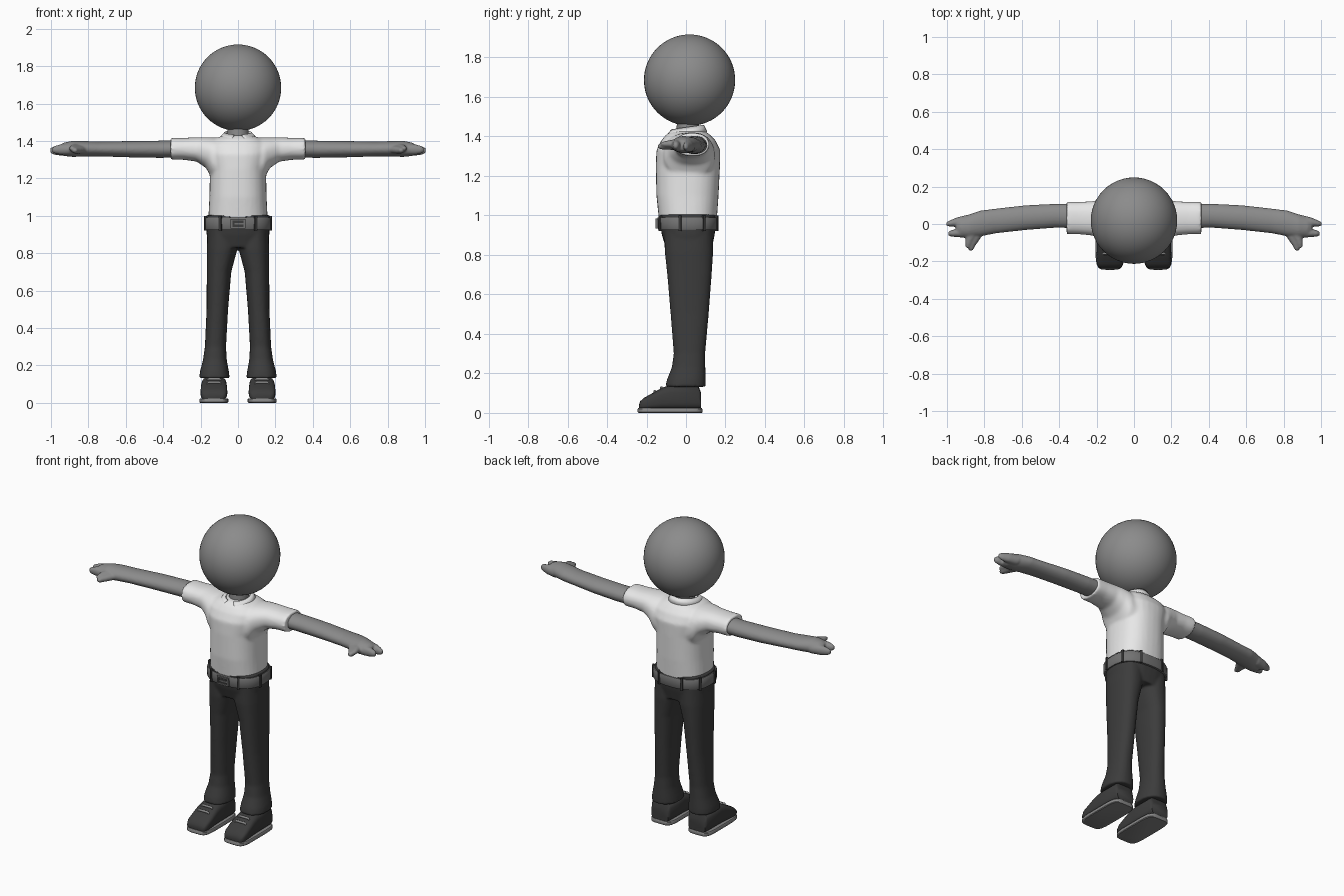
import bpy, bmesh, math
from mathutils import Vector

if "Cube" in bpy.data.objects:
    bpy.data.objects.remove(bpy.data.objects["Cube"])


def material(name, value):
    m = bpy.data.materials.new(name)
    m.use_nodes = True
    colour = (value, value, value, 1)
    m.diffuse_color = colour
    m.node_tree.nodes["Principled BSDF"].inputs["Base Color"].default_value = colour
    return m


skin = material("skin grey", 0.26)
white = material("shirt white", 0.8)
dark = material("trouser charcoal", 0.045)
leather = material("belt grey", 0.17)
sole_grey = material("sole grey", 0.24)


def loft(bm, axis, rings, power=2, side=1, count=32):
    """Skin rings (position, a_min, a_max, b_min, b_max) along an axis."""
    loops = []
    for t, a0, a1, b0, b1 in rings:
        loop = []
        for i in range(count):
            u = math.tau * i / count
            c, s = math.cos(u), math.sin(u)
            a = (a0 + a1) / 2 + (a1 - a0) / 2 * math.copysign(abs(c) ** (2 / power), c)
            b = (b0 + b1) / 2 + (b1 - b0) / 2 * math.copysign(abs(s) ** (2 / power), s)
            x, y, z = {"x": (t, a, b), "y": (a, t, b), "z": (a, b, t)}[axis]
            loop.append(bm.verts.new((x * side, y, z)))
        loops.append(loop)
    for p, q in zip(loops, loops[1:]):
        for i in range(count):
            j = (i + 1) % count
            bm.faces.new((p[i], p[j], q[j], q[i]))
    bm.faces.new(loops[0])
    bm.faces.new(loops[-1])


def box(bm, centre, size, turn=0):
    made = bmesh.ops.create_cube(bm, size=1)["verts"]
    c, s = math.cos(turn), math.sin(turn)
    for v in made:
        x, y, z = (v.co[k] * size[k] for k in range(3))
        v.co = Vector((x * c - y * s, x * s + y * c, z)) + Vector(centre)


def finish(bm, name, mat, voxel=0, smooth=4, angle=40):
    bmesh.ops.recalc_face_normals(bm, faces=bm.faces)
    mesh = bpy.data.meshes.new(name)
    bm.to_mesh(mesh)
    bm.free()
    mesh.materials.append(mat)
    ob = bpy.data.objects.new(name, mesh)
    bpy.context.collection.objects.link(ob)
    bpy.ops.object.select_all(action="DESELECT")
    ob.select_set(True)
    bpy.context.view_layer.objects.active = ob
    bpy.ops.object.shade_smooth_by_angle(angle=math.radians(angle))
    if voxel:
        r = ob.modifiers.new("fuse", "REMESH")
        r.mode, r.voxel_size, r.use_smooth_shade = "VOXEL", voxel, True
        m = ob.modifiers.new("soften", "SMOOTH")
        m.factor, m.iterations = 0.5, smooth
    return ob


# Head and neck
bm = bmesh.new()
bmesh.ops.create_uvsphere(bm, u_segments=48, v_segments=32, radius=0.231)
bmesh.ops.translate(bm, verts=bm.verts, vec=(0, 0.018, 1.685))
finish(bm, "head", skin)
bm = bmesh.new()
loft(bm, "z", [(1.38, -.06, .06, -.05, .07), (1.5, -.055, .055, -.045, .065)])
finish(bm, "neck", skin)

# Shirt with short sleeves
bm = bmesh.new()
loft(bm, "z", [(.96, -.16, .16, -.135, .155), (1.1, -.153, .153, -.15, .165),
               (1.25, -.15, .15, -.153, .172), (1.33, -.17, .17, -.15, .174),
               (1.38, -.17, .17, -.125, .15), (1.41, -.13, .13, -.1, .12),
               (1.43, -.08, .08, -.07, .09)], power=2.4)
for side in (1, -1):
    loft(bm, "x", [(.06, -.13, .15, 1.14, 1.415), (.14, -.11, .145, 1.2, 1.42),
                   (.17, -.09, .135, 1.255, 1.42), (.22, -.062, .122, 1.29, 1.42),
                   (.29, -.055, .118, 1.3, 1.417), (.36, -.054, .118, 1.3, 1.418)],
         power=2.3, side=side)
finish(bm, "shirt", white, voxel=.009, smooth=6)

# Open collar with two front points
bm = bmesh.new()
pairs = []
steps = 32
for i in range(steps + 1):
    u = math.radians(18 + 324 * i / steps)
    x, y = math.sin(u), -math.cos(u)
    point = max(0, 1 - min(i, steps - i) / 4)
    upper = bm.verts.new((.073 * x, .085 * y + .005, 1.447 + .012 * y))
    lower = bm.verts.new((x * (.1 + .02 * point), .108 * y, 1.418 + .006 * y - .016 * point))
    pairs.append((upper, lower))
for p, q in zip(pairs, pairs[1:]):
    bm.faces.new((p[0], q[0], q[1], p[1]))
collar = finish(bm, "collar", white)
collar.modifiers.new("thickness", "SOLIDIFY").thickness = .012

# Arms with palm, fingers and thumb
for side, label in ((1, "left"), (-1, "right")):
    bm = bmesh.new()
    loft(bm, "x", [(.3, -.022, .108, 1.312, 1.404), (.42, -.02, .108, 1.31, 1.402),
                   (.58, -.032, .1, 1.313, 1.4), (.74, -.05, .082, 1.318, 1.397),
                   (.82, -.066, .072, 1.318, 1.4), (.88, -.075, .052, 1.315, 1.402),
                   (.93, -.07, .034, 1.32, 1.392), (.95, -.055, .02, 1.33, 1.38)],
         side=side)
    loft(bm, "x", [(.89, -.02, .05, 1.32, 1.385), (.95, -.014, .034, 1.322, 1.38),
                   (.985, -.014, .019, 1.327, 1.372), (1.004, -.008, .008, 1.336, 1.362)],
         side=side)
    loft(bm, "x", [(.9, -.074, -.02, 1.325, 1.385), (.95, -.07, -.026, 1.327, 1.382),
                   (.98, -.067, -.034, 1.333, 1.374), (.994, -.06, -.044, 1.342, 1.364)],
         side=side)
    loft(bm, "y", [(-.03, .79, .89, 1.33, 1.38), (-.075, .82, .885, 1.332, 1.375),
                   (-.12, .85, .89, 1.333, 1.367), (-.143, .862, .882, 1.34, 1.36)],
         side=side)
    loft(bm, "y", [(-.06, .84, .9, 1.34, 1.385), (-.1, .865, .902, 1.345, 1.378),
                   (-.127, .88, .9, 1.352, 1.37)], side=side)
    finish(bm, label + "_arm", skin, voxel=.006, smooth=5)

# Trousers
bm = bmesh.new()
loft(bm, "z", [(.83, -.155, .155, -.1, .13), (.9, -.168, .168, -.122, .145),
               (1.005, -.17, .17, -.14, .158)], power=2.5)
for side in (1, -1):
    loft(bm, "z", [(.94, .0, .162, -.11, .135), (.82, .004, .167, -.108, .138),
                   (.7, .036, .167, -.095, .13), (.5, .053, .168, -.078, .115),
                   (.3, .064, .177, -.062, .097), (.23, .06, .187, -.072, .098),
                   (.17, .049, .203, -.096, .1), (.132, .044, .208, -.105, .1)],
         power=2.3, side=side)
finish(bm, "trousers", dark, voxel=.008, smooth=5)

# Belt with loops and buckle
bm = bmesh.new()
loft(bm, "z", [(.925, -.175, .175, -.138, .16), (.932, -.179, .179, -.142, .164),
               (.985, -.178, .178, -.145, .165), (.99, -.174, .174, -.142, .162)],
     power=2.5, count=64)
finish(bm, "belt", leather)
bm = bmesh.new()
for degrees in (30, 75, 120, 155, 205, 240, 285, 330):
    u = math.radians(degrees)
    s, c = math.sin(u), -math.cos(u)
    grow = (abs(s) ** 2.5 + abs(c) ** 2.5) ** (-1 / 2.5)
    box(bm, (.178 * s * grow, .01 + .154 * c * grow, .96), (.014, .012, .078), math.atan2(s, -c))
finish(bm, "belt_loops", dark)
bm = bmesh.new()
for s in (1, -1):
    box(bm, (.034 * s, -.146, .958), (.01, .018, .05))
    box(bm, (0, -.146, .958 + .021 * s), (.078, .018, .009))
box(bm, (.006, -.146, .958), (.05, .016, .007))
finish(bm, "buckle", leather)
bm = bmesh.new()
box(bm, (0, -.142, .958), (.064, .012, .038))
finish(bm, "buckle_recess", dark)

# Shoes, soles and laces
for side, label in ((1, "left"), (-1, "right")):
    bm = bmesh.new()
    loft(bm, "y", [(.077, .07, .186, .018, .1), (.062, .062, .194, .015, .14),
                   (-.08, .06, .196, .015, .14), (-.12, .059, .198, .015, .128),
                   (-.17, .057, .2, .015, .1), (-.212, .06, .199, .015, .077),
                   (-.233, .068, .19, .018, .058), (-.238, .085, .172, .02, .04)],
         power=3.5, side=side)
    finish(bm, label + "_shoe", dark, angle=60)
    bm = bmesh.new()
    loft(bm, "z", [(0, .056, .202, -.241, .08), (.004, .052, .206, -.245, .083),
                   (.02, .052, .206, -.245, .083), (.024, .055, .203, -.242, .08)],
         power=5, side=side, count=48)
    finish(bm, label + "_sole", sole_grey)
    bm = bmesh.new()
    for y, z in ((-.125, .126), (-.158, .108)):
        loft(bm, "x", [(.088, y - .006, y + .006, z - .012, z), (.1, y - .007, y + .007, z - .006, z + .009),
                       (.156, y - .007, y + .007, z - .006, z + .009),
                       (.168, y - .006, y + .006, z - .012, z)], side=side, count=10)
    finish(bm, label + "_laces", sole_grey)
